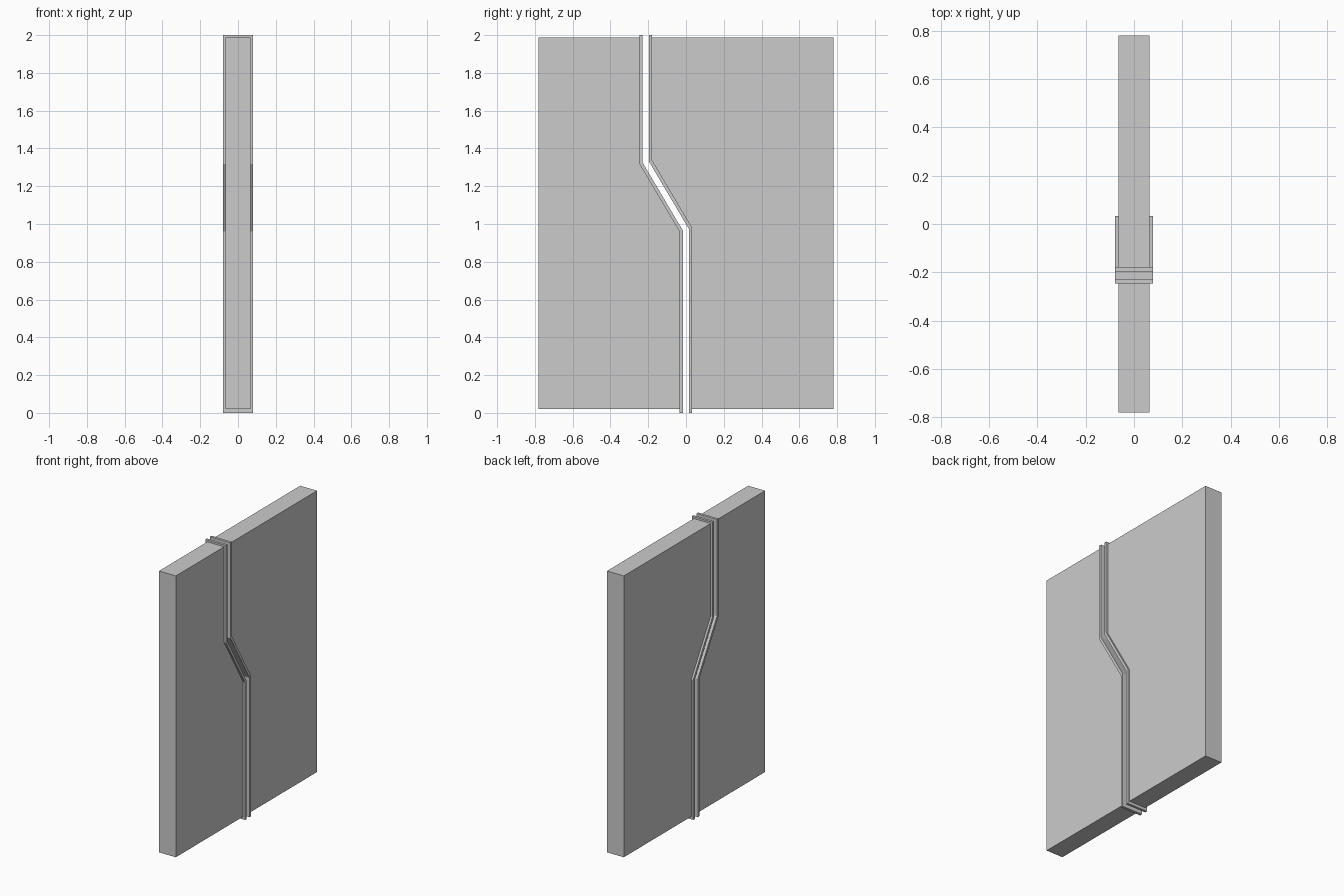
import bpy, bmesh, math

if "Cube" in bpy.data.objects:
    bpy.data.objects.remove(bpy.data.objects["Cube"])


# Centre line of the cranked joint between the two door leaves (y, z)
Y_LOW, Y_HIGH = -0.001, -0.213
Z_BEND_LOW, Z_BEND_HIGH = 0.97, 1.328
ANGLE = math.atan2(Y_LOW - Y_HIGH, Z_BEND_HIGH - Z_BEND_LOW)


def joint_line(offset, bottom, top):
    """Centre line moved sideways with mitred bends."""
    rise = offset * math.tan(ANGLE / 2)
    return [(Y_LOW + offset, bottom),
            (Y_LOW + offset, Z_BEND_LOW + rise),
            (Y_HIGH + offset, Z_BEND_HIGH + rise),
            (Y_HIGH + offset, top)]


def prism(name, outline, half_width):
    """Closed y-z outline extruded across x."""
    bm = bmesh.new()
    face = bm.faces.new([bm.verts.new((-half_width, y, z)) for y, z in outline])
    out = bmesh.ops.extrude_face_region(bm, geom=[face])
    verts = [g for g in out["geom"] if isinstance(g, bmesh.types.BMVert)]
    bmesh.ops.translate(bm, verts=verts, vec=(2 * half_width, 0, 0))
    bmesh.ops.recalc_face_normals(bm, faces=bm.faces)
    mesh = bpy.data.meshes.new(name)
    bm.to_mesh(mesh)
    bm.free()
    obj = bpy.data.objects.new(name, mesh)
    bpy.context.collection.objects.link(obj)
    return obj


INNER, OUTER = 0.016, 0.034
for side, label in ((-1, "front"), (1, "back")):
    # Door leaf, running from its outer edge to the edge strip
    edge = joint_line(side * OUTER, 0.02, 1.987)
    prism(label + "_door_leaf",
          edge + [(side * 0.78, 1.987), (side * 0.78, 0.02)], 0.065)
    # Wider edge strip that follows the cranked joint
    prism(label + "_edge_strip",
          joint_line(side * INNER, 0, 2) + joint_line(side * OUTER, 0, 2)[::-1],
          0.079)
